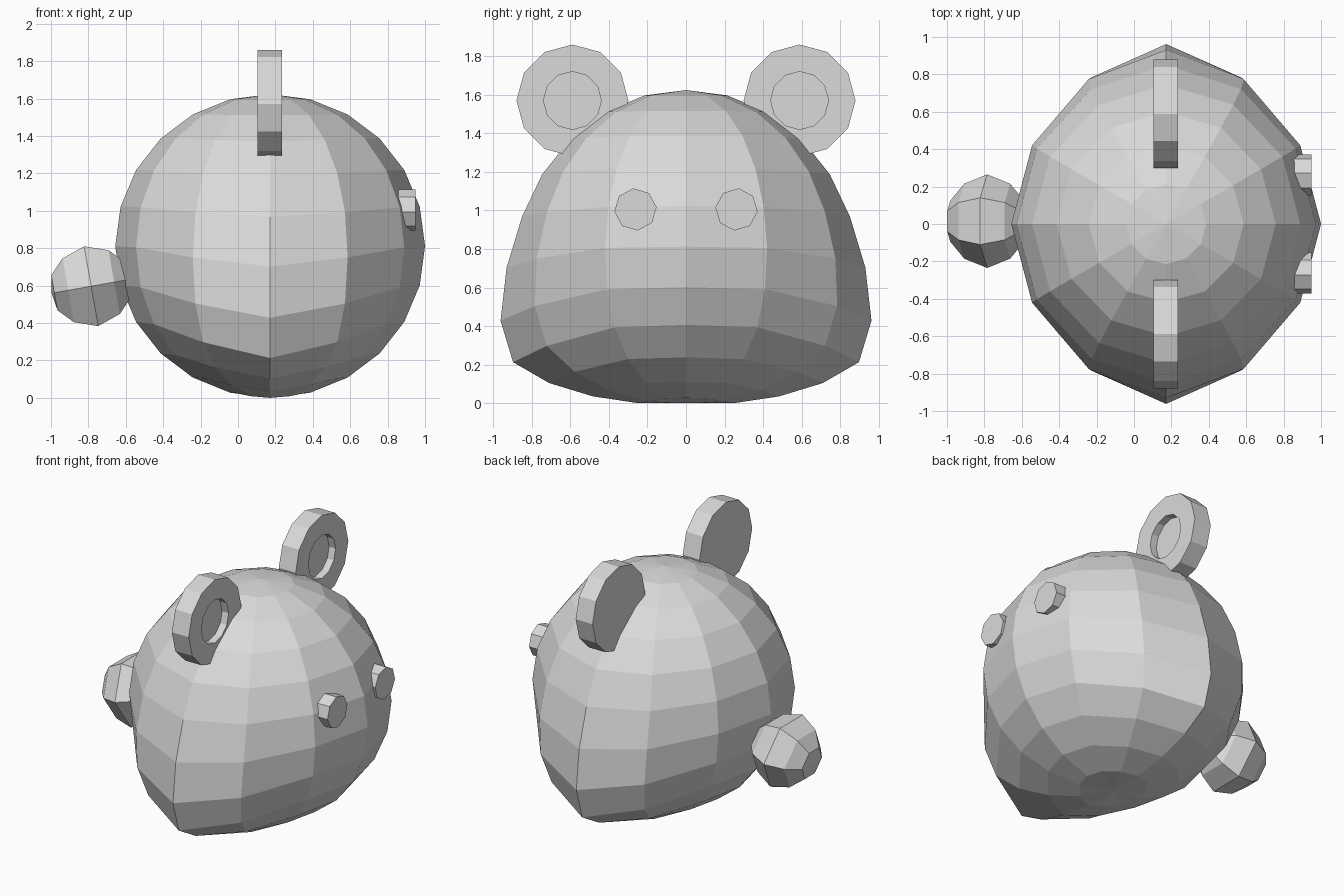
import bpy, bmesh, math
from mathutils import Matrix, Vector

old = bpy.data.objects.get("Cube")
if old:
    bpy.data.objects.remove(old, do_unlink=True)

grey = bpy.data.materials.new("plain_grey")
grey.use_nodes = True
colour = (0.7, 0.7, 0.7, 1)
grey.diffuse_color = colour
grey.node_tree.nodes["Principled BSDF"].inputs["Base Color"].default_value = colour


def finish(name, bm):
    """Turn a bmesh into a flat-shaded object."""
    bmesh.ops.recalc_face_normals(bm, faces=bm.faces)
    mesh = bpy.data.meshes.new(name)
    bm.to_mesh(mesh)
    bm.free()
    mesh.materials.append(grey)
    obj = bpy.data.objects.new(name, mesh)
    bpy.context.collection.objects.link(obj)
    return obj


def lathe_x(name, profile, sides, centre, phase=0.0):
    """Spin an (x, radius) profile around the x axis."""
    bm = bmesh.new()
    start = Matrix.Rotation(phase, 3, 'X')
    verts = [bm.verts.new(start @ Vector((x, r, 0))) for x, r in profile]
    edges = [bm.edges.new(pair) for pair in zip(verts, verts[1:])]
    bmesh.ops.spin(bm, geom=verts + edges, cent=(0, 0, 0), axis=(1, 0, 0),
                   angle=math.tau, steps=sides)
    bmesh.ops.remove_doubles(bm, verts=bm.verts, dist=0.0005)
    obj = finish(name, bm)
    obj.location = centre
    return obj


# Body: a low-poly ball with its lower cheeks pulled outward and down
# Pull strength for each ring, from the bottom pole to the top pole
pull = [0, 0.17, 0.38, 0.69, 1, 0.9, 0.57, 0.28, 0.16, 0.08, 0.02, 0, 0]
bm = bmesh.new()
bmesh.ops.create_uvsphere(bm, u_segments=12, v_segments=12, radius=1)
for v in bm.verts:
    x, y, z = v.co
    ring = round(math.degrees(math.asin(max(-1, min(1, z)))) / 15) + 6
    flat = math.hypot(x, y)
    side = abs(y) / flat if flat > 0.01 else 0
    w = pull[ring] * side ** 4
    v.co = (0.172 + 0.828 * x,
            0.828 * y + math.copysign(0.18 * w, y),
            max(0, 0.812 + 0.812 * z - 0.193 * w))
finish("body", bm)

# Ears and eyes, mirrored across y
ear = [(-0.065, 0), (-0.065, 0.29), (0.065, 0.29),
       (0.065, 0.15), (0.015, 0.15), (0.015, 0)]
eye = [(-0.05, 0), (-0.05, 0.11), (0.05, 0.11), (0.05, 0)]
for label, s in (("near", -1), ("far", 1)):
    lathe_x(label + "_ear", ear, 12, (0.17, s * 0.589, 1.57))
    lathe_x(label + "_eye", eye, 8, (0.9, s * 0.262, 1.005),
            math.radians(-6 * s))

# Tail: a six-sided ball, its outer end tilted down
tail = [(-0.215, 0), (-0.2, 0.11), (-0.125, 0.2), (0, 0.25),
        (0.125, 0.2), (0.2, 0.11), (0.215, 0)]
ball = lathe_x("tail", tail, 6, (-0.785, 0.015, 0.597))
ball.rotation_euler.y = math.radians(-10)
